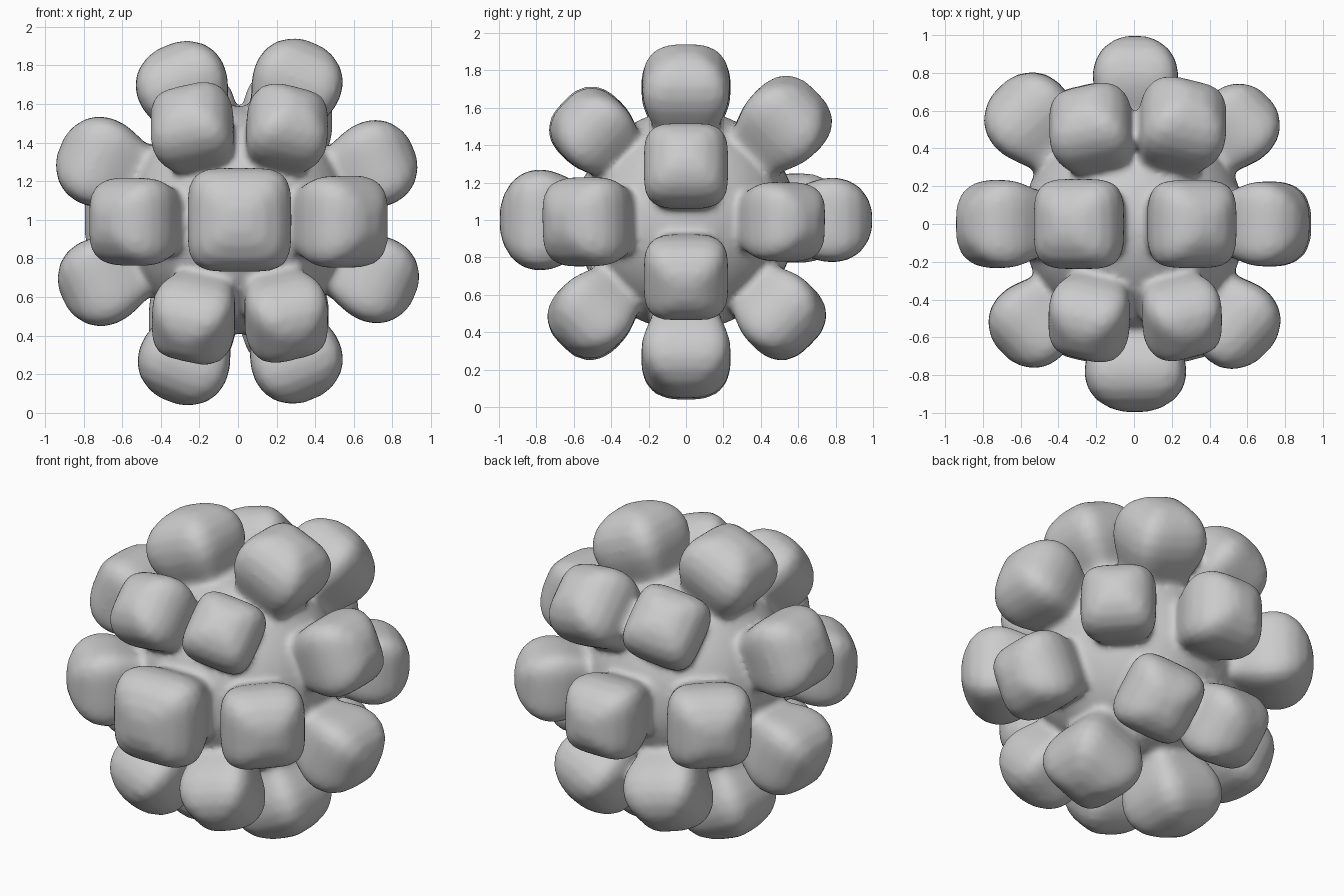
import bpy, bmesh, math
from mathutils import Vector

C = Vector((0, 0, 1))
X = Vector((1, 0, 0))

# Knobs: direction from the centre, tip distance, half width
KNOBS = [
    # poles facing front and back
    ((0.01, -1, 0), 1.0, 0.265), ((0.01, 1, 0), 1.0, 0.222),
    # ring of eight around the middle
    ((-0.29, 0, 0.70), 0.98, 0.235), ((0.31, 0, 0.72), 1.0, 0.23),
    ((-0.72, 0, 0.30), 1.0, 0.23), ((0.71, 0, 0.29), 0.985, 0.222),
    ((-0.71, 0, -0.32), 1.0, 0.225), ((0.72, 0, -0.31), 1.0, 0.222),
    ((-0.29, 0, -0.76), 1.01, 0.235), ((0.31, 0, -0.74), 1.01, 0.235),
    # front ring of six
    ((-0.56, -0.55, -0.01), 0.98, 0.225), ((0.56, -0.55, -0.01), 0.98, 0.235),
    ((-0.24, -0.51, 0.49), 0.95, 0.21), ((0.26, -0.51, 0.49), 0.95, 0.205),
    ((-0.24, -0.53, -0.54), 0.98, 0.21), ((0.26, -0.53, -0.53), 0.98, 0.21),
    # back ring of six
    ((-0.57, 0.58, 0.01), 1.02, 0.235), ((0.56, 0.53, -0.01), 0.98, 0.21),
    ((-0.24, 0.54, 0.54), 0.98, 0.215), ((0.27, 0.56, 0.55), 1.02, 0.225),
    ((-0.25, 0.54, -0.54), 0.98, 0.22), ((0.26, 0.54, -0.54), 0.98, 0.22),
]
# Knob profile: distance (for a tip at 1.0), width factor
PROFILE = [(0.40, 0.74), (0.53, 0.74), (0.60, 0.80), (0.67, 0.92), (0.73, 1.0),
           (0.80, 1.02), (0.87, 0.95), (0.93, 0.78), (0.975, 0.5), (0.995, 0.22)]
N = 32


def add_knob(bm, direction, tip, half):
    d = Vector(direction).normalized()
    u = (X - d * X.dot(d)).normalized()
    v = d.cross(u)
    rings = []
    for r, w in PROFILE:
        ring = []
        for i in range(N):
            a = 2 * math.pi * i / N
            c, s = math.cos(a), math.sin(a)
            k = half * w / (abs(c) ** 4.5 + abs(s) ** 4.5) ** (1 / 4.5)
            ring.append(bm.verts.new(C + d * (r * tip) + u * (c * k) + v * (s * k)))
        rings.append(ring)
    for a, b in zip(rings, rings[1:]):
        for i in range(N):
            j = (i + 1) % N
            bm.faces.new((a[i], a[j], b[j], b[i]))
    bm.faces.new(rings[-1])
    bm.faces.new(rings[0][::-1])


# Round core with all knobs
bm = bmesh.new()
res = bmesh.ops.create_uvsphere(bm, u_segments=48, v_segments=32, radius=0.59)
bmesh.ops.translate(bm, verts=res["verts"], vec=C)
for k in KNOBS:
    add_knob(bm, *k)
me = bpy.data.meshes.new("knobbly_ball")
bm.to_mesh(me)
bm.free()
ball = bpy.data.objects.new("knobbly_ball", me)
bpy.context.collection.objects.link(ball)

# Fuse and soften the joints
m = ball.modifiers.new("fuse", "REMESH")
m.mode = "VOXEL"
m.voxel_size = 0.018
m.use_smooth_shade = True
m = ball.modifiers.new("soften", "SMOOTH")
m.factor = 0.5
m.iterations = 10
